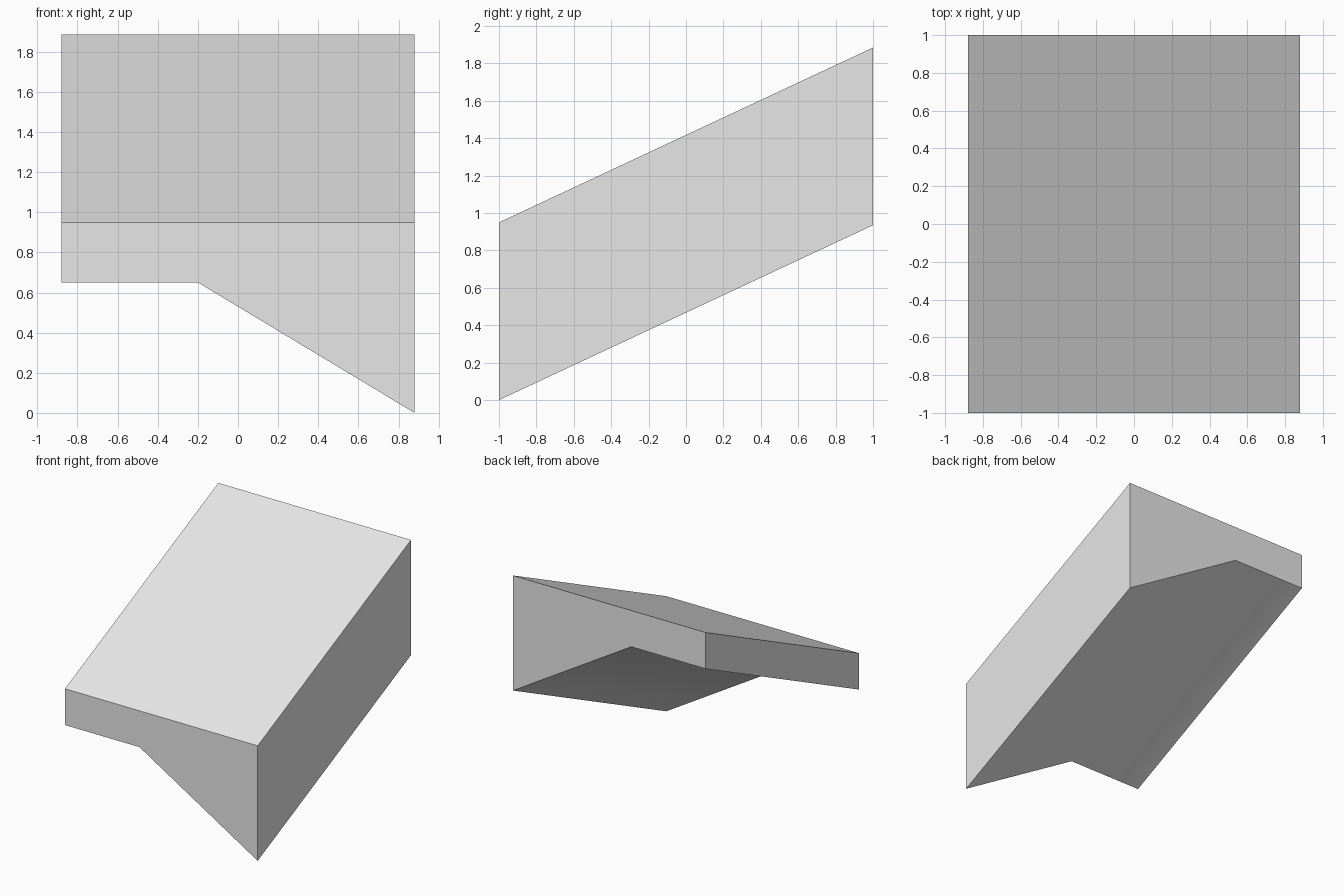
import bpy, bmesh, math
from mathutils import Vector

cube = bpy.data.objects.get("Cube")
if cube:
    bpy.data.objects.remove(cube, do_unlink=True)

# Single grey material
grey = bpy.data.materials.new("light_grey")
grey.use_nodes = True
colour = (0.8, 0.8, 0.8, 1)
grey.diffuse_color = colour
grey.node_tree.nodes["Principled BSDF"].inputs["Base Color"].default_value = colour

# Front profile (x, z): flat top, thin slab on the right, deep wedge on the left
profile = [(-0.88, 0.95), (-0.88, 0.65), (-0.2, 0.65), (0.88, 0), (0.88, 0.95)]
sweep = Vector((0, 2, 0.935))

# Sweep the profile backwards and upwards
bm = bmesh.new()
front = bm.faces.new([bm.verts.new((x, -1, z)) for x, z in profile])
result = bmesh.ops.extrude_face_region(bm, geom=[front], use_keep_orig=True)
moved = [g for g in result["geom"] if isinstance(g, bmesh.types.BMVert)]
bmesh.ops.translate(bm, verts=moved, vec=sweep)
bmesh.ops.recalc_face_normals(bm, faces=bm.faces[:])

mesh = bpy.data.meshes.new("sloped_wedge")
bm.to_mesh(mesh)
bm.free()
mesh.materials.append(grey)
wedge = bpy.data.objects.new("sloped_wedge", mesh)
bpy.context.collection.objects.link(wedge)

# Soften only the shallow crease on the underside
bpy.ops.object.select_all(action="DESELECT")
wedge.select_set(True)
bpy.context.view_layer.objects.active = wedge
bpy.ops.object.shade_smooth_by_angle(angle=math.radians(30))
